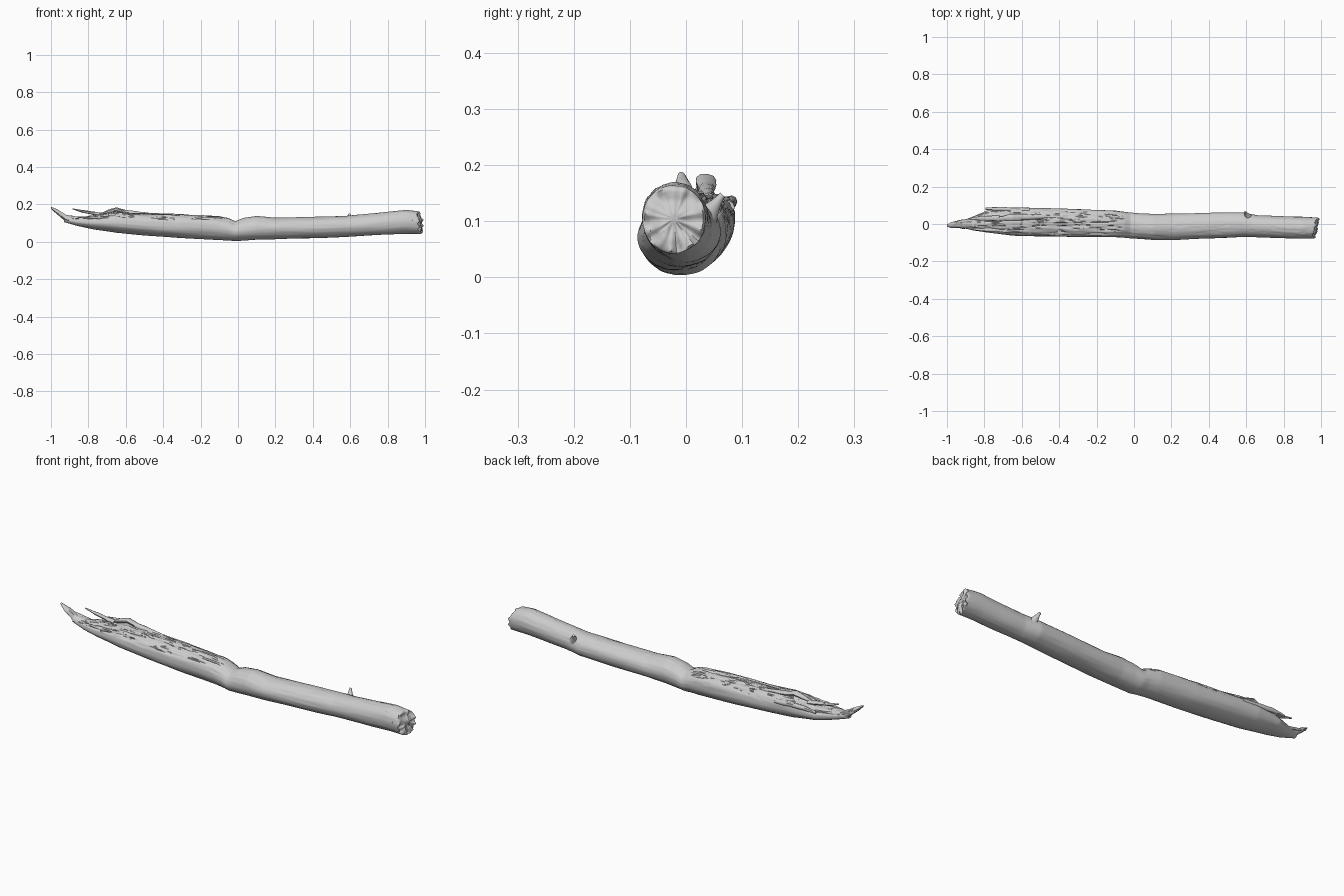
import bpy, bmesh, math, random
from mathutils import Vector, noise

if "Cube" in bpy.data.objects:
    bpy.data.objects.remove(bpy.data.objects["Cube"])

random.seed(4)
wood = bpy.data.materials.new("weathered grey wood")
wood.diffuse_color = (0.6, 0.6, 0.6, 1)
wood.use_nodes = True
wood.node_tree.nodes["Principled BSDF"].inputs["Base Color"].default_value = wood.diffuse_color

# Trunk outline: x, back y, front y, top z, bottom z
STATIONS = [
    (-0.93, .012, -.018, .135, .105), (-0.86, .040, -.034, .132, .085), (-0.78, .075, -.046, .138, .068),
    (-0.65, .088, -.062, .158, .048), (-0.50, .085, -.066, .152, .034),
    (-0.30, .080, -.070, .146, .020), (-0.10, .071, -.070, .136, .009),
    (-0.05, .064, -.073, .126, .007), (-0.015, .060, -.077, .110, .004), (0.03, .056, -.080, .128, .006),
    (0.10, .053, -.085, .138, .011), (0.20, .055, -.086, .128, .014),
    (0.40, .060, -.077, .134, .019), (0.58, .062, -.069, .139, .026),
    (0.66, .047, -.071, .146, .031), (0.80, .041, -.076, .160, .039),
    (0.90, .039, -.079, .170, .044), (0.97, .035, -.078, .164, .043)]


def section(x):
    """Interpolated outline at x."""
    for a, b in zip(STATIONS, STATIONS[1:]):
        if x <= b[0]:
            t = max(0, (x - a[0]) / (b[0] - a[0]))
            return [p + (q - p) * t for p, q in zip(a[1:], b[1:])]
    return STATIONS[-1][1:]


def ramp(x, a, b):
    t = min(1, max(0, (x - a) / (b - a)))
    return t * t * (3 - 2 * t)


def finish(bm, name, angle=50):
    bmesh.ops.recalc_face_normals(bm, faces=bm.faces)
    mesh = bpy.data.meshes.new(name)
    bm.to_mesh(mesh)
    bm.free()
    mesh.materials.append(wood)
    ob = bpy.data.objects.new(name, mesh)
    bpy.context.collection.objects.link(ob)
    bpy.ops.object.select_all(action='DESELECT')
    ob.select_set(True)
    bpy.context.view_layer.objects.active = ob
    bpy.ops.object.shade_smooth_by_angle(angle=math.radians(angle))
    return ob


def bridge(bm, rings):
    for r, s in zip(rings, rings[1:]):
        for i in range(len(r)):
            j = (i + 1) % len(r)
            bm.faces.new((r[i], r[j], s[j], s[i]))


def trunk_point(x, a):
    """Surface point: smooth bark below, long cracks and a torn flat top on the left half."""
    yb, yf, zt, zb = section(x)
    cy, cz, ry, rz = (yb + yf) / 2, (zt + zb) / 2, (yb - yf) / 2, (zt - zb) / 2
    c, s = math.cos(a), math.sin(a)
    torn = 1 - ramp(x, -0.12, 0.0)
    up = ramp(s, 0.1, 0.7)
    swell = noise.noise(Vector((x * 5, c * 1.2, s * 1.2))) * .03
    grain = noise.noise(Vector((x * 7, c * 5, s * 5 + 9)))
    crack = max(0, 1 - abs(noise.noise(Vector((x * 4 + 3, c * 4, s * 4)))) * 9)
    k = 1 + swell + grain * (.015 + .045 * up * torn) - crack * up * (.03 + .09 * torn)
    # frayed wood close to the broken left end
    fray = 1 - ramp(x, -0.8, -0.45)
    k += fray * up * .14 * noise.noise(Vector((x * 16, c * 6, s * 6)))
    # squarer torn top, round elsewhere
    zz = s if s < 0 else s ** (1 - .25 * torn)
    return Vector((x, cy + ry * k * c, cz + rz * k * zz))


# Main trunk with a hollow, crumbled right end
N, M = 72, 230
bm = bmesh.new()
rings = []
for i in range(M + 1):
    x = -0.93 + 1.90 * i / M
    ring = []
    for j in range(N):
        p = trunk_point(x, 2 * math.pi * j / N)
        w = ramp(x, .88, .97)
        p.x += w * (.22 * (p.y + .02) - .12 * (p.z - .1)
                    + .014 * noise.noise(p * Vector((0, 1, 1)).length * 45))
        ring.append(bm.verts.new(p))
    rings.append(ring)
for f in (.93, .82, .66, .48, .3, .13):
    ring = []
    mid = sum((v.co for v in rings[M]), Vector()) / N
    for v in rings[M]:
        p = mid.lerp(v.co, f)
        p.x += .014 * noise.noise(Vector((1, p.y * 40, p.z * 40))) + .004
        ring.append(bm.verts.new(p))
    rings.append(ring)
bridge(bm, rings)
bm.faces.new(rings[0])
bm.faces.new(rings[-1])
finish(bm, "trunk")


def splinter(name, pts, widths, flat=.5, sides=9):
    """Tapered, slightly twisted sliver following a path along x."""
    bm = bmesh.new()
    pts = [Vector(p) for p in pts]
    rings = []
    steps = 8
    for k in range((len(pts) - 1) * steps + 1):
        n, t = min(k // steps, len(pts) - 2), 0
        t = k / steps - n
        c = pts[n].lerp(pts[n + 1], t)
        w = widths[n] + (widths[n + 1] - widths[n]) * t
        ring = []
        for j in range(sides):
            a = 2 * math.pi * j / sides
            r = w * (1 + .3 * noise.noise(Vector((c.x * 25, math.cos(a) * 2, math.sin(a) * 2 + c.y * 30))))
            ring.append(bm.verts.new(c + Vector((0, r * math.cos(a), r * flat * math.sin(a)))))
        rings.append(ring)
    bridge(bm, rings)
    bm.faces.new(rings[0])
    bm.faces.new(rings[-1])
    finish(bm, name)


# Long upturned tip at the broken end
splinter("broken_tip", [(-1.0, -.008, .183), (-.965, -.006, .158), (-.92, -.003, .126), (-.82, .006, .105)],
         [.006, .017, .022, .03], .85)
splinter("tip_side_sliver", [(-.985, .004, .162), (-.93, .012, .14), (-.85, .02, .12)], [.003, .01, .016], .7)
# Free slivers on the torn top
splinter("upper_sliver", [(-.885, .026, .176), (-.83, .03, .162), (-.72, .03, .145)], [.004, .01, .016], .7)
splinter("back_sliver", [(-.795, .082, .130), (-.72, .080, .135), (-.56, .074, .125)], [.006, .011, .012], 1)
splinter("front_sliver", [(-.87, -.028, .125), (-.78, -.032, .13), (-.66, -.035, .13)], [.003, .01, .012], .7)
# Raised torn crest
splinter("torn_crest", [(-.73, .028, .15), (-.69, .032, .163), (-.65, .036, .173), (-.6, .036, .16), (-.45, .04, .145)],
         [.006, .014, .018, .016, .008], .7)
# Thin ridges running along the top
for i in range(7):
    y = -.04 + i * .017
    x0 = random.uniform(-.82, -.55)
    x1 = x0 + random.uniform(.2, .45)
    pts = []
    for t in (0, .33, .66, 1):
        x = x0 + (x1 - x0) * t
        yb, yf, zt, zb = section(x)
        u = min(.95, abs((y - (yb + yf) / 2) / ((yb - yf) / 2)))
        z = (zt + zb) / 2 + (zt - zb) / 2 * (1 - u * u) ** .4 - .003
        pts.append((x, y, z))
    splinter("top_ridge", pts, [.003, .007, .006, .002], .9, 7)

# Small broken twig on the back of the right half
bm = bmesh.new()
rings = []
for k in range(7):
    t = k / 6
    c = Vector((.615 - .02 * t, .035 + .03 * t, .105 + .042 * t))
    r = .02 * (1 - t) ** 1.5 + .006
    rings.append([bm.verts.new(c + Vector((r * math.cos(a), -r * .7 * math.sin(a), r * .7 * math.sin(a))))
                  for a in [2 * math.pi * j / 10 for j in range(10)]])
bridge(bm, rings)
bm.faces.new(rings[0])
bm.faces.new(rings[-1])
finish(bm, "twig_stub")
